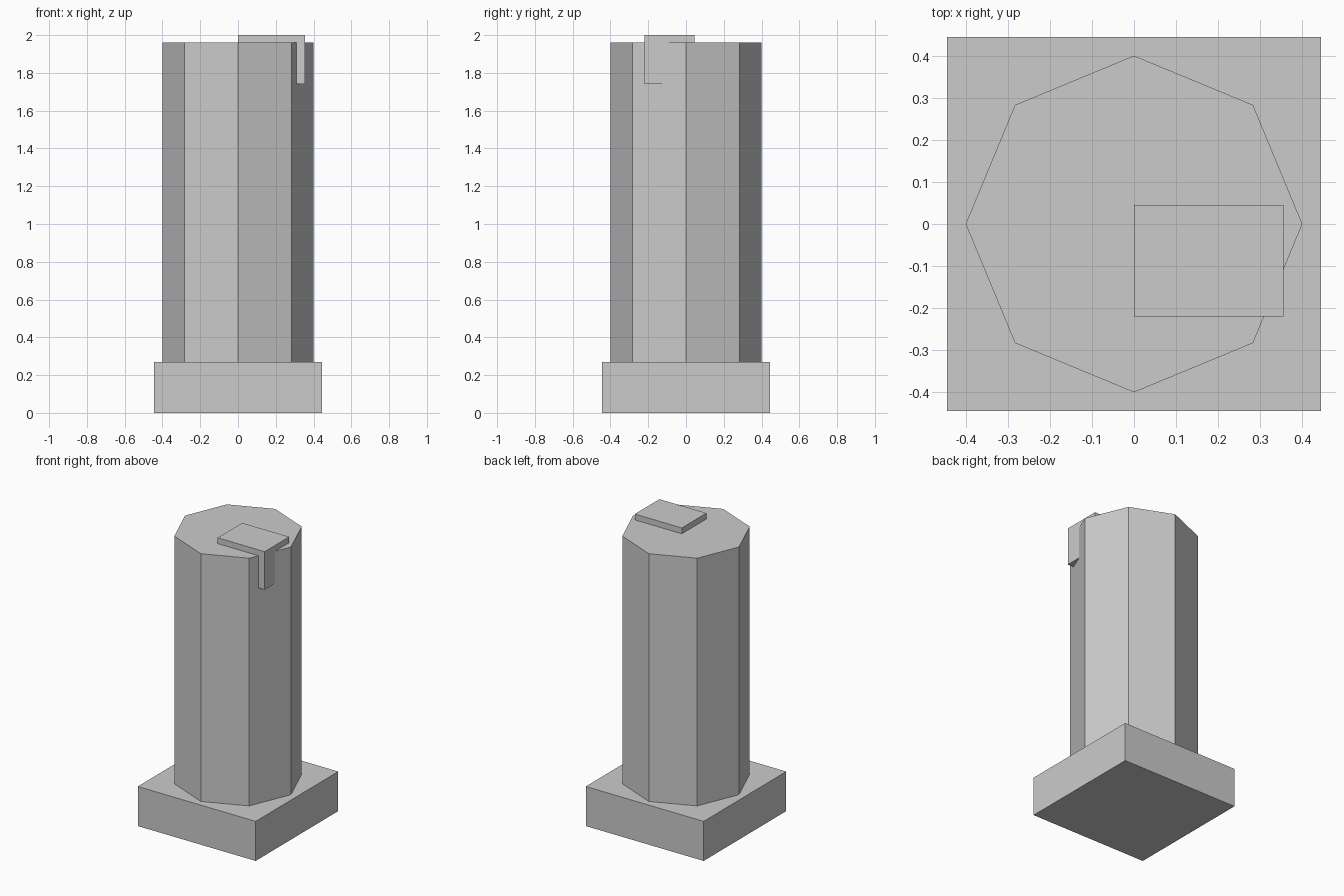
import bpy

if "Cube" in bpy.data.objects:
    bpy.data.objects.remove(bpy.data.objects["Cube"])


def box(name, x0, x1, y0, y1, z0, z1):
    bpy.ops.mesh.primitive_cube_add(size=1, location=((x0 + x1) / 2, (y0 + y1) / 2, (z0 + z1) / 2))
    ob = bpy.context.object
    ob.name = name
    ob.scale = (x1 - x0, y1 - y0, z1 - z0)
    bpy.ops.object.transform_apply(location=False, rotation=False, scale=True)
    return ob


BASE_TOP, COLUMN_TOP = 0.27, 1.96

# square plinth
box("base", -0.445, 0.445, -0.445, 0.445, 0, BASE_TOP)

# octagonal shaft, corners on the axes
bpy.ops.mesh.primitive_cylinder_add(
    vertices=8, radius=0.4, depth=COLUMN_TOP - BASE_TOP,
    location=(0, 0, (BASE_TOP + COLUMN_TOP) / 2))
bpy.context.object.name = "column"

# block sunk into the top, poking out through one side
box("top_block", 0.0, 0.355, -0.22, 0.045, 1.74, 2.0)
